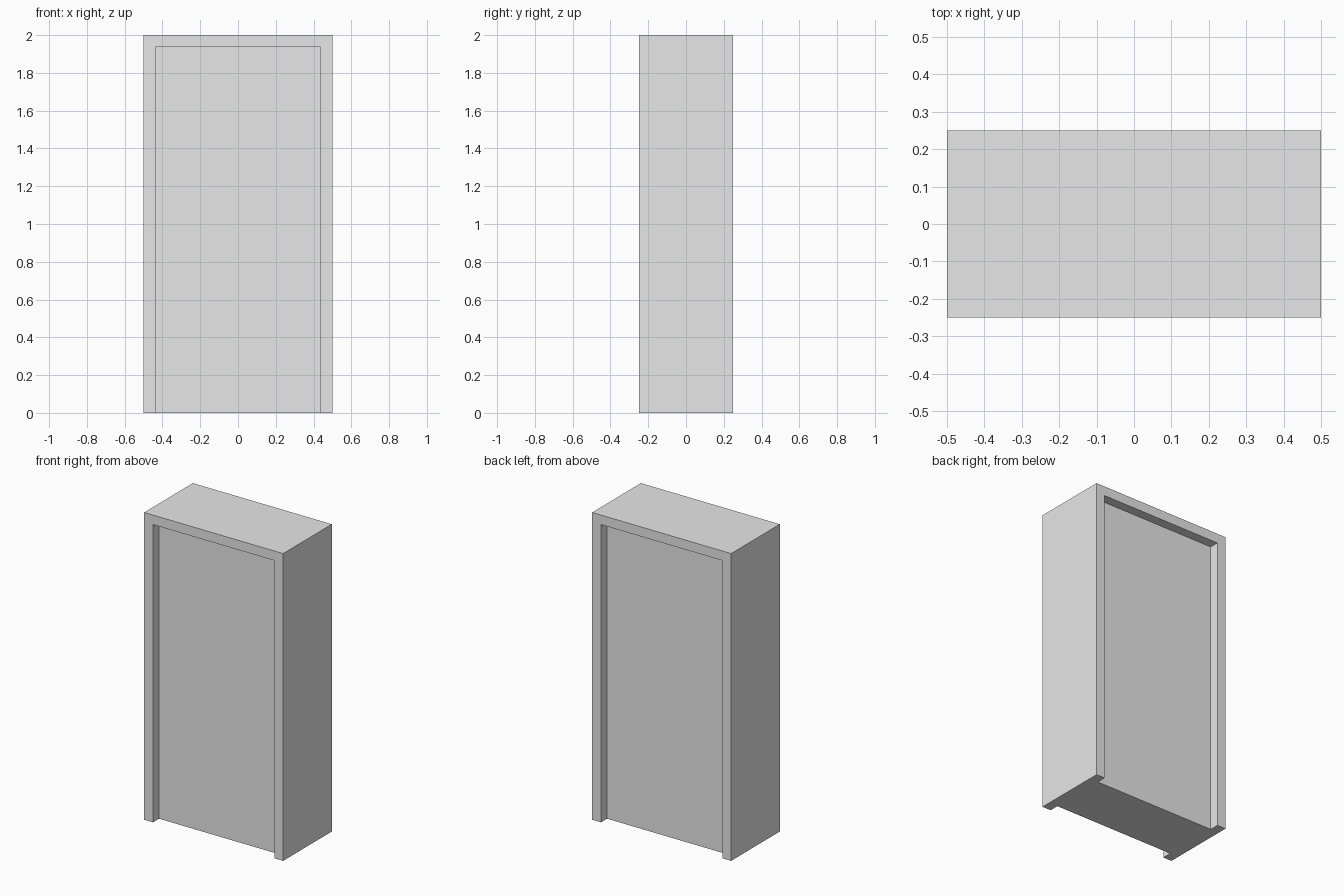
import bpy

cube = bpy.data.objects.get("Cube")
if cube:
    bpy.data.objects.remove(cube, do_unlink=True)

WIDTH, DEPTH, HEIGHT = 1.0, 0.5, 2.0
TRIM = 0.0625  # frame width and recess depth

grey = bpy.data.materials.new("plain_grey")
grey.use_nodes = True
colour = (0.8, 0.8, 0.8, 1)
grey.diffuse_color = colour
grey.node_tree.nodes["Principled BSDF"].inputs["Base Color"].default_value = colour


def box(name, size, centre):
    bpy.ops.mesh.primitive_cube_add(size=1, location=centre)
    obj = bpy.context.object
    obj.name = name
    obj.scale = size
    bpy.ops.object.transform_apply(location=True, rotation=False, scale=True)
    obj.data.materials.append(grey)
    return obj


# Solid block that becomes the door and its frame
door = box("door_with_frame", (WIDTH, DEPTH, HEIGHT), (0, 0, HEIGHT / 2))

# Matching recesses, open at the floor, on the front and back
cutters = []
for side, label in ((-1, "front"), (1, "back")):
    cutter = box(label + "_recess_cutter",
                 (WIDTH - 2 * TRIM, 2 * TRIM, HEIGHT),
                 (0, side * DEPTH / 2, HEIGHT / 2 - TRIM))
    cutter.hide_render = True
    cutters.append(cutter)
    cut = door.modifiers.new(label + "_recess", "BOOLEAN")
    cut.operation = "DIFFERENCE"
    cut.solver = "EXACT"
    cut.object = cutter

# Bake the cuts, then discard the cutters
bpy.ops.object.select_all(action="DESELECT")
door.select_set(True)
bpy.context.view_layer.objects.active = door
for name in [m.name for m in door.modifiers]:
    bpy.ops.object.modifier_apply(modifier=name)
for cutter in cutters:
    bpy.data.objects.remove(cutter, do_unlink=True)
bpy.ops.object.shade_flat()
